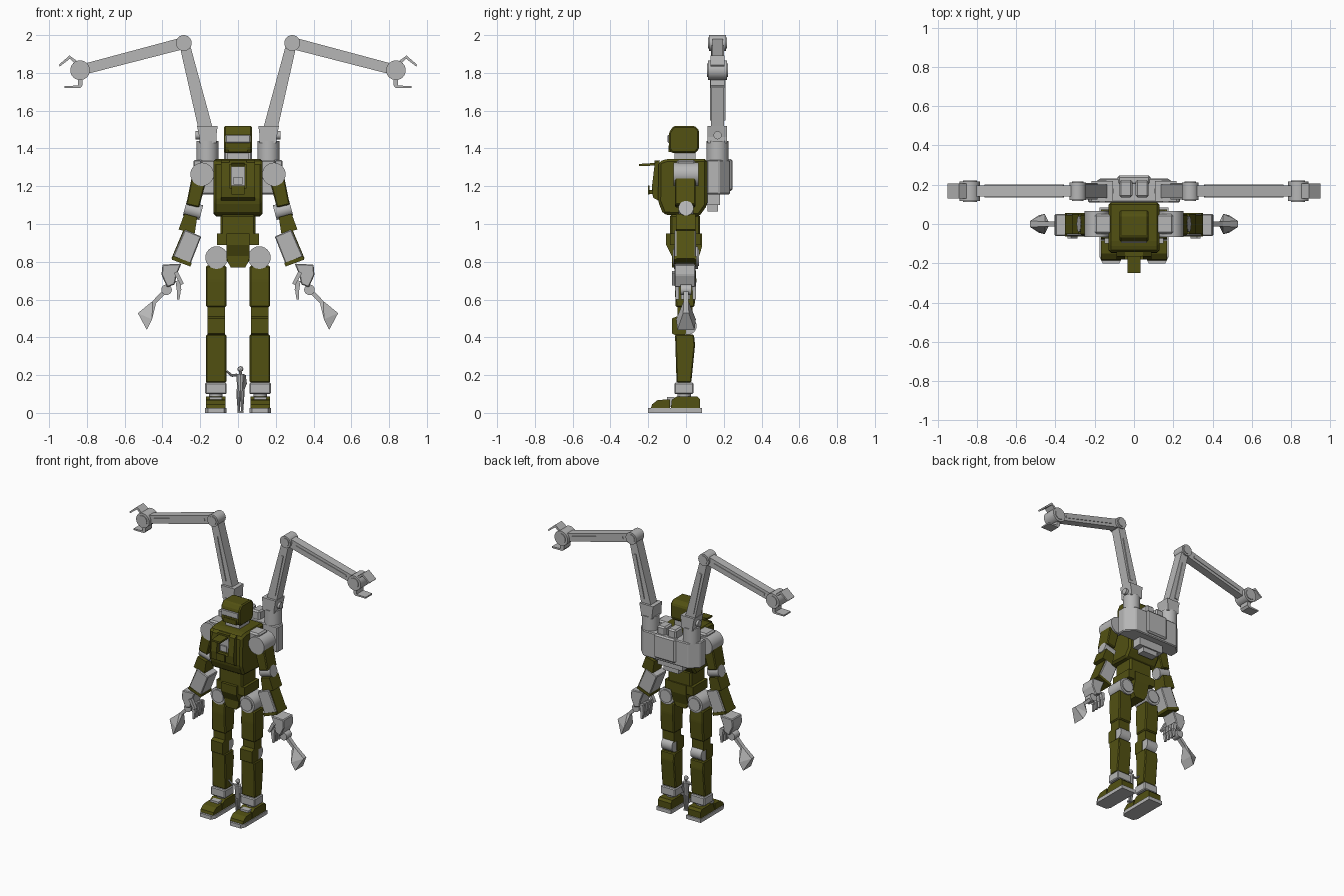
import bpy, bmesh, math
from mathutils import Vector, Matrix

if "Cube" in bpy.data.objects:
    bpy.data.objects.remove(bpy.data.objects["Cube"])


def material(name, rgb):
    m = bpy.data.materials.new(name)
    m.diffuse_color = (*rgb, 1)
    m.use_nodes = True
    m.node_tree.nodes["Principled BSDF"].inputs["Base Color"].default_value = m.diffuse_color
    return m


OLIVE = material("olive armour", (0.085, 0.082, 0.006))
GRAY = material("light gray metal", (0.47, 0.47, 0.47))


def finish(name, bm, mat, mirror=False, bevel=0.0):
    bmesh.ops.recalc_face_normals(bm, faces=bm.faces)
    if bevel:
        bmesh.ops.bevel(bm, geom=bm.edges[:], offset=bevel, segments=1,
                        affect='EDGES', clamp_overlap=True)
    me = bpy.data.meshes.new(name)
    bm.to_mesh(me)
    bm.free()
    me.materials.append(mat)
    ob = bpy.data.objects.new(name, me)
    bpy.context.collection.objects.link(ob)
    if mirror:
        ob.modifiers.new("Mirror", 'MIRROR').use_mirror_merge = False
    return ob


def prism(name, pts, axis, lo, hi, mat, mirror=False, bevel=0.0):
    """Extrude a 2D outline: x takes (y,z), y takes (x,z), z takes (x,y)."""
    put = {'x': lambda a, b, t: (t, a, b), 'y': lambda a, b, t: (a, t, b),
           'z': lambda a, b, t: (a, b, t)}[axis]
    bm = bmesh.new()
    f = bm.faces.new([bm.verts.new(put(a, b, lo)) for a, b in pts])
    ext = bmesh.ops.extrude_face_region(bm, geom=[f])
    vs = [v for v in ext['geom'] if isinstance(v, bmesh.types.BMVert)]
    bmesh.ops.translate(bm, verts=vs, vec=put(0, 0, hi - lo))
    return finish(name, bm, mat, mirror, bevel)


def box(name, x, y, z, mat, mirror=False, bevel=0.0):
    pts = [(x[0], y[0]), (x[1], y[0]), (x[1], y[1]), (x[0], y[1])]
    return prism(name, pts, 'z', z[0], z[1], mat, mirror, bevel)


def bar(name, p, q, w0, w1, y, mat, mirror=True, bevel=0.0):
    """Tapered box between two points of the xz plane."""
    p, q = Vector(p), Vector(q)
    d = (q - p).normalized()
    n = Vector((-d.y, d.x))
    pts = [p + n * w0 / 2, q + n * w1 / 2, q - n * w1 / 2, p - n * w0 / 2]
    return prism(name, [tuple(v) for v in pts], 'y', y[0], y[1], mat, mirror, bevel)


def cyl(name, c, r, depth, axis, mat, mirror=True, r2=None, tilt=0, sides=24):
    bm = bmesh.new()
    bmesh.ops.create_cone(bm, cap_ends=True, segments=sides, radius1=r,
                          radius2=r if r2 is None else r2, depth=depth)
    rot = {'z': Matrix(), 'x': Matrix.Rotation(math.pi / 2, 4, 'Y'),
           'y': Matrix.Rotation(math.pi / 2, 4, 'X')}[axis]
    bmesh.ops.transform(bm, verts=bm.verts, matrix=Matrix.Translation(c)
                        @ Matrix.Rotation(tilt, 4, 'Y') @ rot)
    for f in bm.faces:
        f.smooth = len(f.verts) == 4
        if not f.smooth:
            for e in f.edges:
                e.smooth = False
    return finish(name, bm, mat, mirror)


def hull(name, pts, mat, mirror=True):
    bm = bmesh.new()
    for p in pts:
        bm.verts.new(p)
    bmesh.ops.convex_hull(bm, input=bm.verts)
    return finish(name, bm, mat, mirror)


def rod(name, p, q, r, r2, mat, mirror=False, sides=10):
    """Round limb between two 3D points."""
    p, q = Vector(p), Vector(q)
    bm = bmesh.new()
    bmesh.ops.create_cone(bm, cap_ends=True, segments=sides, radius1=r, radius2=r2,
                          depth=(q - p).length)
    rot = (q - p).to_track_quat('Z', 'Y').to_matrix().to_4x4()
    bmesh.ops.transform(bm, verts=bm.verts, matrix=Matrix.Translation((p + q) / 2) @ rot)
    return finish(name, bm, mat, mirror)


# Head
prism("head", [(-.09, 1.40), (-.075, 1.375), (.05, 1.375), (.07, 1.40), (.07, 1.495), (.045, 1.52),
               (-.065, 1.52), (-.09, 1.485)], 'x', -.075, .075, OLIVE, bevel=.008)
box("visor", (-.066, .066), (-.097, -.06), (1.43, 1.472), GRAY, bevel=.004)
box("head_chin", (-.05, .05), (-.093, -.06), (1.382, 1.415), OLIVE)
box("neck", (-.055, .055), (-.06, .05), (1.33, 1.38), GRAY)

# Torso
prism("torso", [(-.145, 1.33), (-.148, 1.12), (-.12, 1.05), (.07, 1.04), (.113, 1.10), (.113, 1.345),
                (-.10, 1.345)], 'x', -.13, .13, OLIVE, bevel=.014)
for s in (-1, 1):
    a, b = sorted((s * .045, s * .09))
    prism("chest_frame_side", [(-.14, 1.34), (-.165, 1.325), (-.18, 1.20), (-.175, 1.14), (-.14, 1.12)],
          'x', a, b, OLIVE)
prism("chest_frame_bottom", [(-.14, 1.19), (-.18, 1.19), (-.175, 1.14), (-.14, 1.12)],
      'x', -.045, .045, OLIVE)
box("chest_frame_top", (-.045, .045), (-.166, -.14), (1.315, 1.335), OLIVE)
box("cockpit_panel", (-.036, .036), (-.158, -.14), (1.205, 1.305), GRAY)
box("cockpit_seat", (-.025, .025), (-.168, -.15), (1.21, 1.25), GRAY)
prism("open_hatch", [(-.25, 1.306), (-.15, 1.31), (-.15, 1.324), (-.25, 1.318)], 'x', -.034, .034, OLIVE)
box("lower_hatch", (-.034, .034), (-.2, -.192), (1.155, 1.205), OLIVE)
box("lower_hatch_hinge", (-.025, .025), (-.194, -.17), (1.16, 1.18), OLIVE)

# Waist and pelvis
box("waist", (-.092, .092), (-.085, .075), (.93, 1.05), OLIVE, bevel=.01)
prism("pelvis", [(-.105, .95), (-.105, .89), (-.06, .80), (.06, .80), (.085, .88), (.085, .95)],
      'x', -.06, .06, OLIVE)
box("hip_skirt", (.05, .112), (-.085, .08), (.888, .95), OLIVE, True)
prism("crotch_plate", [(-.06, .90), (.06, .90), (.055, .80), (.038, .77), (-.038, .77), (-.055, .80)],
      'y', -.075, .06, OLIVE)

# Legs
cyl("hip_joint", (.113, 0, .822), .06, .125, 'y', GRAY)
cyl("hip_joint_cap", (.113, 0, .822), .045, .14, 'y', GRAY)
prism("thigh", [(-.055, .78), (-.06, .70), (-.055, .56), (.045, .56), (.055, .70), (.05, .78)],
      'x', .062, .17, OLIVE, True, .007)
box("thigh_lower", (.07, .162), (-.045, .035), (.49, .57), OLIVE, True)
cyl("knee_joint", (.116, .01, .46), .046, .085, 'x', GRAY)
prism("knee_cap", [(-.075, .50), (-.075, .42), (-.03, .40), (0, .42), (0, .51), (-.05, .51)],
      'x', .07, .162, OLIVE, True)
prism("shin", [(-.058, .415), (-.05, .16), (.028, .16), (.048, .36), (.042, .415)],
      'x', .062, .17, OLIVE, True, .006)
box("ankle_cuff", (.06, .174), (-.062, .04), (.10, .16), GRAY, True, .006)
cyl("ankle_joint", (.117, -.01, .085), .036, .05, 'z', GRAY)

# Feet
sole = [(.06, .085), (.06, -.17), (.075, -.2), (.16, -.2), (.175, -.17), (.175, .085)]
prism("foot_sole", sole, 'z', 0, .026, GRAY, True)
prism("heel_armour", [(-.08, .026), (-.075, .07), (-.05, .086), (.06, .086), (.075, .07), (.075, .026)],
      'x', .067, .169, OLIVE, True)
prism("toe_armour", [(-.185, .026), (-.18, .045), (-.15, .068), (-.085, .072), (-.085, .026)],
      'x', .067, .169, OLIVE, True)
box("instep", (.085, .15), (-.10, -.06), (.03, .085), GRAY, True)

# Arms
cyl("shoulder_joint", (.19, 0, 1.263), .062, .13, 'y', GRAY)
box("shoulder_mount", (.11, .20), (-.05, .05), (1.24, 1.34), GRAY, True, .01)
bar("upper_arm", (.205, 1.245), (.24, 1.095), .08, .07, (-.058, .05), OLIVE, bevel=.006)
cyl("elbow_joint", (.238, 0, 1.072), .04, .09, 'x', GRAY, tilt=math.radians(-15))
bar("elbow_guard", (.25, 1.045), (.272, .96), .07, .088, (-.052, .05), OLIVE)
bar("forearm", (.238, .952), (.298, .808), .095, .10, (-.062, .052), GRAY, bevel=.005)
bar("forearm_outer_plate", (.284, .965), (.347, .815), .012, .012, (-.05, .045), OLIVE)
bar("wrist_guard", (.294, .812), (.301, .793), .105, .105, (-.064, .055), OLIVE)

# Hands
prism("palm", [(.30, .79), (.40, .785), (.405, .73), (.375, .665), (.335, .68), (.325, .73)],
      'y', -.06, .05, GRAY, True, .005)
for i in range(4):
    y = -.058 + i * .03
    bar("finger_upper", (.318, .70), (.312, .65), .026, .024, (y, y + .022), GRAY)
    bar("finger_tip", (.312, .652), (.316, .60), .02, .012, (y + .002, y + .02), GRAY)
bar("thumb", (.33, .745), (.295, .68), .022, .018, (-.075, -.05), GRAY)

# Hand tools
cyl("tool_pivot", (.378, 0, .652), .028, .06, 'y', GRAY, sides=16)
bar("tool_rod", (.38, .65), (.455, .575), .024, .02, (-.014, .014), GRAY)
hull("tool_blade", [(x, s * y, z) for s in (-1, 1) for x, y, z in
                    ((.435, .013, .575), (.452, .013, .592), (.53, .015, .528),
                     (.455, .052, .495), (.483, .045, .44))], GRAY)

# Backpack
prism("backpack", [(-.235, .11), (.235, .11), (.235, .175), (.175, .232), (-.175, .232), (-.235, .175)],
      'z', 1.157, 1.34, GRAY, bevel=.006)
box("backpack_rear_panel", (-.085, .085), (.2, .247), (1.175, 1.345), GRAY, bevel=.01)
box("backpack_vent", (.008, .075), (.135, .225), (1.33, 1.40), GRAY, True, .01)
box("backpack_lower", (-.10, .10), (.10, .18), (1.10, 1.16), GRAY)
box("backpack_tail", (-.06, .06), (.115, .17), (1.065, 1.11), GRAY)

# Crane arms on the back
cyl("crane_base", (.162, .167, 1.385), .058, .11, 'z', GRAY)
prism("crane_bracket", [(.115, 1.43), (.205, 1.43), (.205, 1.46), (.217, 1.52), (.108, 1.52), (.115, 1.46)],
      'y', .115, .218, GRAY, True)
cyl("crane_bracket_pin", (.21, .167, 1.47), .022, .03, 'x', GRAY, sides=12)
bar("crane_upper_boom", (.168, 1.49), (.28, 1.94), .075, .055, (.132, .202), GRAY)
bar("crane_upper_rib", (.195, 1.55), (.26, 1.85), .02, .016, (.126, .208), GRAY)
cyl("crane_elbow", (.287, .167, 1.958), .042, .09, 'y', GRAY)
cyl("crane_elbow_cap", (.287, .167, 1.958), .03, .10, 'y', GRAY)
bar("crane_forearm", (.287, 1.958), (.836, 1.814), .062, .056, (.139, .197), GRAY)
bar("crane_forearm_rib", (.36, 1.939), (.76, 1.834), .018, .018, (.135, .201), GRAY)
cyl("crane_wrist", (.836, .167, 1.814), .052, .10, 'y', GRAY)
cyl("crane_wrist_cap", (.836, .167, 1.814), .036, .11, 'y', GRAY)
prism("claw_upper", [(.835, 1.85), (.892, 1.892), (.95, 1.842), (.943, 1.834), (.89, 1.875), (.86, 1.845)],
      'y', .13, .205, GRAY, True)
prism("claw_lower", [(.822, 1.78), (.822, 1.735), (.835, 1.72), (.918, 1.72), (.918, 1.73),
                     (.848, 1.733), (.846, 1.78)], 'y', .13, .205, GRAY, True)

# Small figure standing between the feet
Y = -.02
for s in (-1, 1):
    rod("figure_shin", (.013 + s * .008, Y, .004), (.013 + s * .010, Y, .065), .006, .009, GRAY)
    rod("figure_thigh", (.013 + s * .010, Y, .06), (.013 + s * .009, Y, .125), .009, .013, GRAY)
    box("figure_foot", tuple(.013 + s * .008 + d for d in (-.007, .007)), (Y - .022, Y + .008), (0, .01), GRAY)
rod("figure_torso", (.013, Y, .115), (.013, Y, .205), .018, .023, GRAY)
rod("figure_neck", (.013, Y, .2), (.013, Y, .22), .008, .007, GRAY)
bm = bmesh.new()
bmesh.ops.create_icosphere(bm, subdivisions=2, radius=.016,
                           matrix=Matrix.Translation((.013, Y, .232)))
finish("figure_head", bm, GRAY)
rod("figure_raised_upper_arm", (-.005, Y, .2), (-.035, Y, .198), .008, .007, GRAY)
rod("figure_raised_forearm", (-.033, Y, .198), (-.06, Y, .222), .007, .005, GRAY)
rod("figure_arm_upper", (.033, Y, .2), (.04, Y, .155), .008, .007, GRAY)
rod("figure_arm_lower", (.04, Y, .157), (.028, Y, .12), .007, .005, GRAY)
